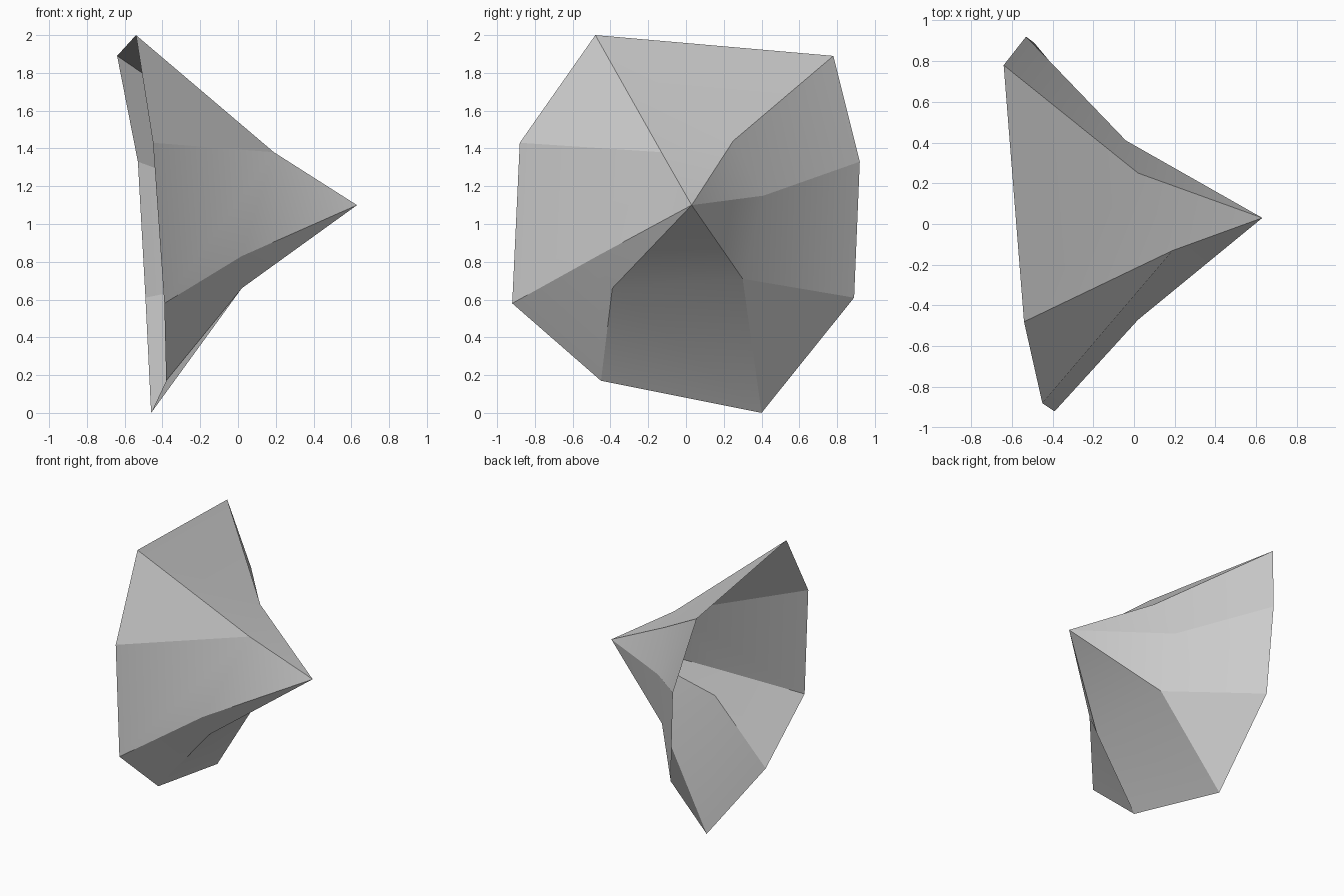
import bpy
import bmesh

cube = bpy.data.objects.get("Cube")
if cube:
    bpy.data.objects.remove(cube, do_unlink=True)

# One flat grey for the whole shell
grey = bpy.data.materials.new("plain grey")
grey.use_nodes = True
colour = (0.6, 0.6, 0.6, 1)
grey.diffuse_color = colour
grey.node_tree.nodes["Principled BSDF"].inputs["Base Color"].default_value = colour

# Spokes around the tip: a bend point, then the rim points it reaches
tip_point = (0.63, 0.03, 1.10)
spokes = [
    ((0.19, -0.13, 1.38), [(-0.45, -0.88, 1.43), (-0.54, -0.48, 2.0)]),
    ((0.02, 0.25, 1.44), [(-0.64, 0.78, 1.89)]),
    ((-0.04, 0.41, 1.15), [(-0.53, 0.92, 1.33)]),
    ((0.0, 0.30, 0.71), [(-0.49, 0.89, 0.61), (-0.46, 0.40, 0.0)]),
    ((0.02, -0.39, 0.66), [(-0.38, -0.45, 0.17)]),
    ((0.02, -0.47, 0.83), [(-0.39, -0.92, 0.58)]),
]

bm = bmesh.new()
tip = bm.verts.new(tip_point)
ribs = [(bm.verts.new(bend), [bm.verts.new(p) for p in rim]) for bend, rim in spokes]

# Panels between neighbouring spokes, and fans where a spoke forks
for i, (bend, rim) in enumerate(ribs):
    next_bend, next_rim = ribs[(i + 1) % len(ribs)]
    bm.faces.new((next_bend, bend, tip))
    bm.faces.new((next_bend, next_rim[0], rim[-1], bend))
    if len(rim) == 2:
        bm.faces.new((bend, rim[1], rim[0]))

# Smooth panels with sharp creases along every spoke
for face in bm.faces:
    face.smooth = True
for bend, rim in ribs:
    for end in [tip] + rim:
        bm.edges.get((bend, end)).smooth = False

mesh = bpy.data.meshes.new("pointed_shell")
bm.to_mesh(mesh)
bm.free()
mesh.materials.append(grey)
shell = bpy.data.objects.new("pointed_shell", mesh)
bpy.context.collection.objects.link(shell)
